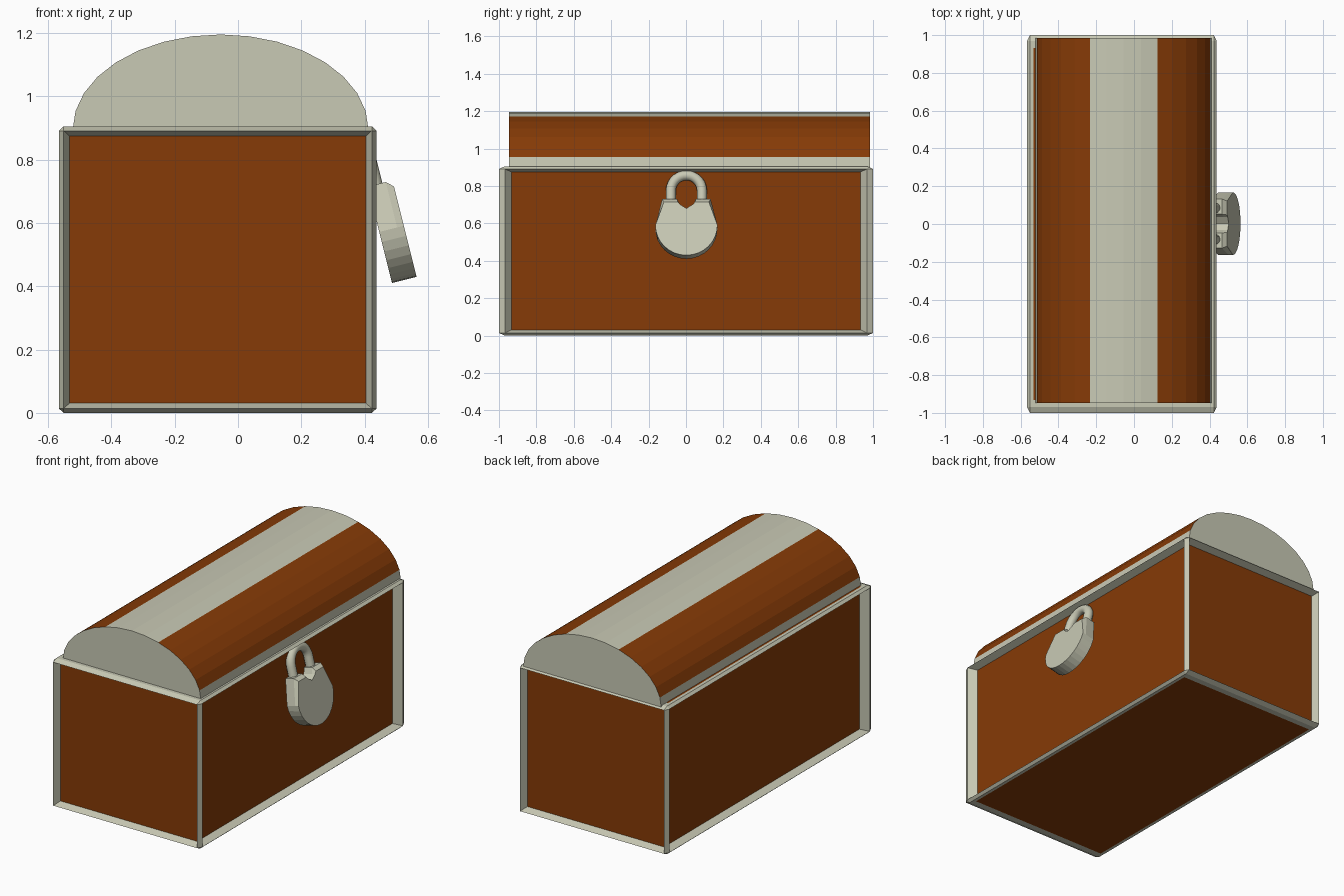
import bpy, bmesh, math
from mathutils import Vector, Matrix

if "Cube" in bpy.data.objects:
    bpy.data.objects.remove(bpy.data.objects["Cube"], do_unlink=True)


def material(name, rgb):
    m = bpy.data.materials.new(name)
    m.use_nodes = True
    m.diffuse_color = (*rgb, 1)
    m.node_tree.nodes["Principled BSDF"].inputs["Base Color"].default_value = (*rgb, 1)
    return m


WOOD = material("brown wood", (0.238, 0.043, 0.002))
METAL = material("pale metal", (0.58, 0.585, 0.46))


def add_object(name, bm, mats):
    bmesh.ops.recalc_face_normals(bm, faces=bm.faces)
    me = bpy.data.meshes.new(name)
    bm.to_mesh(me)
    bm.free()
    for m in mats:
        me.materials.append(m)
    ob = bpy.data.objects.new(name, me)
    bpy.context.collection.objects.link(ob)
    return ob


def extrude_outline(bm, points, step):
    """Close an outline into a face and extrude it along step."""
    face = bm.faces.new([bm.verts.new(p) for p in points])
    new = bmesh.ops.extrude_face_region(bm, geom=[face])["geom"]
    bmesh.ops.translate(bm, vec=step, verts=[g for g in new if isinstance(g, bmesh.types.BMVert)])


# Chest body: chamfered metal frame, sunken side panels, flush top and bottom
bm = bmesh.new()
bmesh.ops.create_cube(bm, size=1)
bmesh.ops.bevel(bm, geom=bm.edges[:], offset=0.0155, offset_type='OFFSET',
                segments=1, affect='EDGES')
bm.normal_update()
panels = [f for f in bm.faces if f.calc_area() > 0.5]
for f in panels:
    n = f.normal
    depth = abs(n.x) * 0.045 + abs(n.y) * 0.022
    bmesh.ops.inset_individual(bm, faces=[f], thickness=0.0185, depth=-depth,
                               use_even_offset=True)
for f in bm.faces:
    f.material_index = 0 if f.calc_area() > 0.5 else 1
bmesh.ops.scale(bm, vec=(1.004, 2.0, 0.905), verts=bm.verts)
bmesh.ops.translate(bm, vec=(-0.064, 0, 0.4525), verts=bm.verts)
add_object("chest_body", bm, [WOOD, METAL])

# Domed lid: metal ends, rims and crown band, wooden staves between
CX, RX, BASE, RZ, Y0, Y1 = -0.055, 0.467, 0.895, 0.30, -0.947, 0.985
bm = bmesh.new()
arc = [(CX + RX * math.cos(a), Y0, BASE + RZ * math.sin(a))
       for a in (math.pi * i / 16 for i in range(17))]
extrude_outline(bm, arc, (0, Y1 - Y0, 0))
bm.normal_update()
for f in bm.faces:
    height = (f.calc_center_median().z - BASE) / RZ
    is_end = len(f.verts) > 4
    f.material_index = 0 if (not is_end and 0.15 < height < 0.93) else 1
add_object("lid", bm, [WOOD, METAL])

# Padlock frame: local x = width, local y = up the lock, local z = outward
TILT = math.radians(14)
out = Vector((math.cos(TILT), 0, math.sin(TILT)))
up = Vector((-math.sin(TILT), 0, math.cos(TILT)))
side = Vector((0, 1, 0))
lock_matrix = Matrix.Translation((0.485, 0.002, 0.581)) @ \
    Matrix((side, up, out)).transposed().to_4x4()

# Padlock body: round bottom, tapering shoulders, notched top
bm = bmesh.new()
R, T = 0.166, 0.04
outline = [(R * math.cos(a), R * math.sin(a), -T)
           for a in (-math.pi * i / 16 for i in range(17))]
outline += [(-0.13, 0.148, -T), (-0.05, 0.148, -T), (-0.035, 0.115, -T), (0, 0.092, -T),
            (0.035, 0.115, -T), (0.05, 0.148, -T), (0.13, 0.148, -T)]
extrude_outline(bm, outline, (0, 0, 2 * T))
# Cut back the front edge of the shoulders
bmesh.ops.bisect_plane(bm, geom=bm.verts[:] + bm.edges[:] + bm.faces[:],
                       plane_co=(0, 0, 0.018), plane_no=(0, 0, 1))
for v in bm.verts:
    if v.co.y > 0.13 and v.co.z > 0.03:
        v.co.x *= 0.92
        v.co.y = 0.128
body = add_object("padlock_body", bm, [METAL])
body.matrix_world = lock_matrix

# Padlock shackle: tube swept along a U path
bm = bmesh.new()
ARC, TUBE, CY, SIDES, W = 0.083, 0.027, 0.206, 12, -0.02
path = [(ARC, 0.10, 1, 0)]
path += [(ARC * math.cos(a), CY + ARC * math.sin(a), math.cos(a), math.sin(a))
         for a in (math.pi * i / 14 for i in range(15))]
path += [(-ARC, 0.10, -1, 0)]
rings = []
for x, y, nx, ny in path:
    ring = []
    for k in range(SIDES):
        t = 2 * math.pi * k / SIDES
        r = TUBE * math.cos(t)
        ring.append(bm.verts.new((x + nx * r, y + ny * r, W + TUBE * math.sin(t))))
    rings.append(ring)
for a, b in zip(rings, rings[1:]):
    for k in range(SIDES):
        j = (k + 1) % SIDES
        bm.faces.new((a[k], a[j], b[j], b[k]))
bm.faces.new(rings[0])
bm.faces.new(rings[-1])
shackle = add_object("padlock_shackle", bm, [METAL])
shackle.matrix_world = lock_matrix
for f in shackle.data.polygons:
    f.use_smooth = len(f.vertices) == 4
